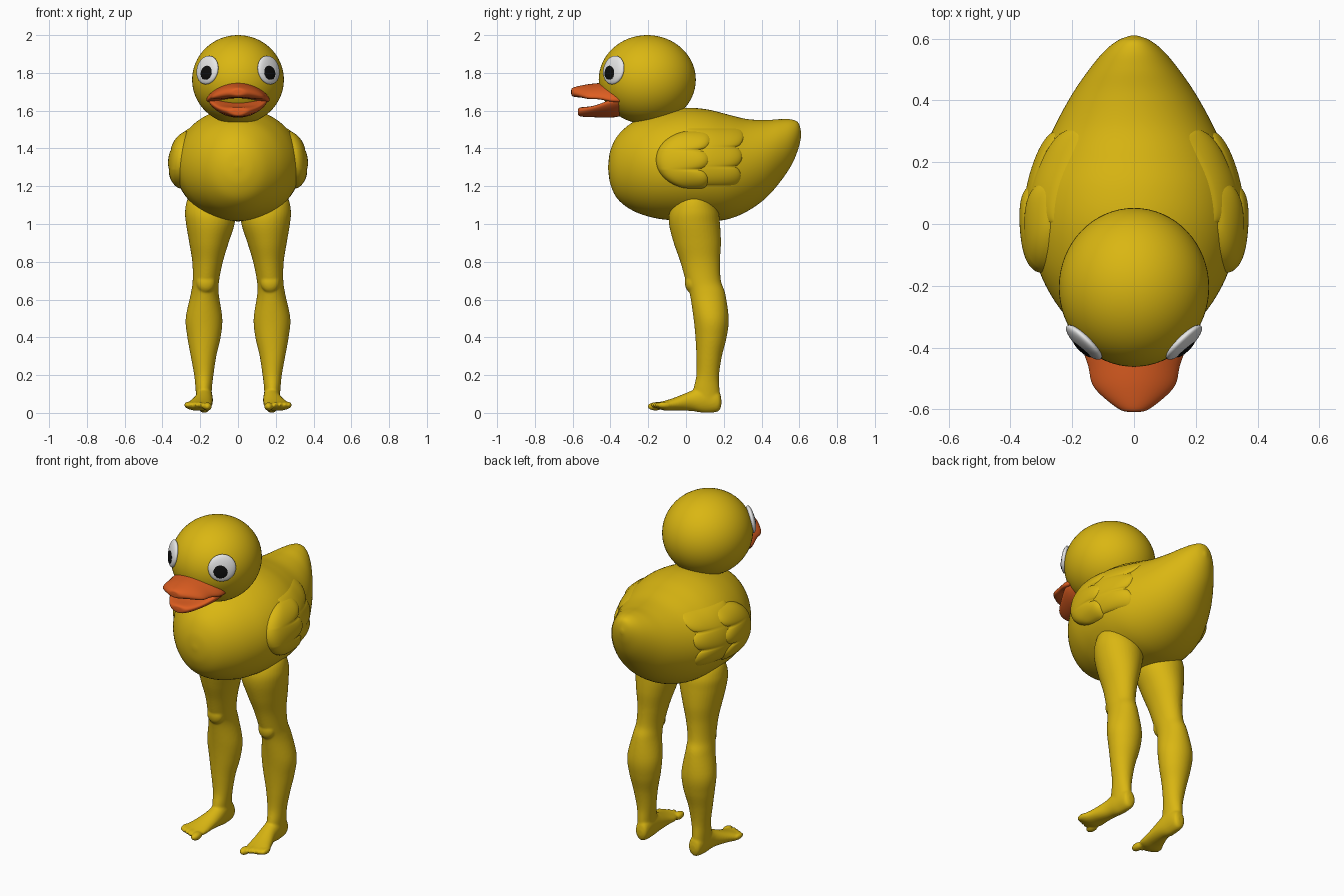
import bpy, bmesh, math
from mathutils import Matrix, Vector

cube = bpy.data.objects.get("Cube")
if cube:
    bpy.data.objects.remove(cube, do_unlink=True)


def material(name, r, g, b):
    mat = bpy.data.materials.new(name)
    mat.use_nodes = True
    mat.diffuse_color = (r, g, b, 1)
    shader = mat.node_tree.nodes["Principled BSDF"]
    shader.inputs["Base Color"].default_value = (r, g, b, 1)
    shader.inputs["Roughness"].default_value = 0.5
    return mat


YELLOW = material("duck_yellow", 0.70, 0.47, 0.006)
ORANGE = material("bill_orange", 0.72, 0.11, 0.015)
WHITE = material("eye_white", 0.8, 0.8, 0.8)
BLACK = material("pupil_black", 0.004, 0.004, 0.004)


def resample(sections, steps=6):
    """Smooth curve through every column of the section list."""
    out = []
    last = len(sections) - 1
    for i in range(last):
        quad = [sections[max(0, min(last, i + k))] for k in (-1, 0, 1, 2)]
        for s in range(steps):
            t = s / steps
            out.append([b + 0.5 * t * (c - a + t * (2 * a - 5 * b + 4 * c - d
                        + t * (3 * (b - c) + d - a))) for a, b, c, d in zip(*quad)])
    return out + [list(sections[-1])]


def loft(bm, sections, axis, droop=0.0, sides=40):
    """Oval rings (position, u_min, u_max, v_min, v_max) along y or z."""
    rings = []
    for pos, u0, u1, v0, v1 in resample(sections):
        ring = []
        for i in range(sides):
            a = math.tau * i / sides
            u = (u0 + u1) / 2 + (u1 - u0) / 2 * math.cos(a)
            v = (v0 + v1) / 2 + (v1 - v0) / 2 * math.sin(a) - droop * u * u
            ring.append(bm.verts.new((u, pos, v) if axis == "y" else (u, v, pos)))
        rings.append(ring)
    for lower, upper in zip(rings, rings[1:]):
        for i in range(sides):
            j = (i + 1) % sides
            bm.faces.new((lower[i], lower[j], upper[j], upper[i]))
    bm.faces.new(rings[0])
    bm.faces.new(rings[-1])
    bmesh.ops.recalc_face_normals(bm, faces=bm.faces)


def ellipsoid(bm, center, radii, direction=(0, 0, 1), segments=32):
    turn = Vector(direction).to_track_quat("Z", "Y").to_matrix().to_4x4()
    matrix = Matrix.Translation(center) @ turn @ Matrix.Diagonal((*radii, 1))
    bmesh.ops.create_uvsphere(bm, u_segments=segments, v_segments=segments // 2,
                              radius=1, matrix=matrix)


def finish(bm, name, mat, mirror=False, voxel=0):
    for face in bm.faces:
        face.smooth = True
    mesh = bpy.data.meshes.new(name)
    bm.to_mesh(mesh)
    bm.free()
    mesh.materials.append(mat)
    obj = bpy.data.objects.new(name, mesh)
    bpy.context.collection.objects.link(obj)
    if voxel:
        remesh = obj.modifiers.new("blend", "REMESH")
        remesh.mode = "VOXEL"
        remesh.voxel_size = voxel
        remesh.use_smooth_shade = True
        smooth = obj.modifiers.new("soften", "SMOOTH")
        smooth.factor = 0.5
        smooth.iterations = 5
    if mirror:
        obj.modifiers.new("mirror", "MIRROR").use_mirror_merge = False
    return obj


def symmetric(rows):
    return [(y, -w, w, low, high) for y, w, low, high in rows]


# Body: (y, half width, bottom, top)
BODY = symmetric([
    (-.412, .01, 1.29, 1.31), (-.40, .08, 1.21, 1.39), (-.36, .155, 1.13, 1.47),
    (-.28, .235, 1.07, 1.54), (-.18, .295, 1.035, 1.58), (-.08, .325, 1.02, 1.605),
    (.02, .335, 1.015, 1.615), (.12, .328, 1.015, 1.605), (.22, .30, 1.025, 1.58),
    (.32, .255, 1.065, 1.556), (.42, .20, 1.135, 1.55), (.50, .145, 1.225, 1.555),
    (.56, .095, 1.315, 1.553), (.595, .05, 1.40, 1.535), (.61, .008, 1.465, 1.485)])
bm = bmesh.new()
loft(bm, BODY, "y", sides=64)
finish(bm, "body", YELLOW)

# Head
bm = bmesh.new()
ellipsoid(bm, (0, -.205, 1.764), (.243, .257, .236), segments=64)
finish(bm, "head", YELLOW)

# Bill halves: (y, half width, bottom, top)
bm = bmesh.new()
loft(bm, symmetric([
    (-.608, .008, 1.695, 1.705), (-.598, .05, 1.675, 1.722), (-.53, .128, 1.668, 1.738),
    (-.46, .148, 1.668, 1.746), (-.385, .168, 1.66, 1.75), (-.30, .15, 1.65, 1.74)]),
    "y", droop=1.7)
finish(bm, "upper_bill", ORANGE)
bm = bmesh.new()
loft(bm, symmetric([
    (-.572, .01, 1.587, 1.6), (-.56, .06, 1.57, 1.617), (-.48, .115, 1.565, 1.625),
    (-.38, .155, 1.565, 1.65), (-.28, .12, 1.59, 1.65)]), "y", droop=-1.8)
finish(bm, "lower_bill", ORANGE)

# Eyes
gaze = Vector((.68, -.71, .17)).normalized()
eye = Vector((.162, -.383, 1.815))
bm = bmesh.new()
ellipsoid(bm, eye, (.077, .077, .022), gaze)
finish(bm, "eye_whites", WHITE, mirror=True)
bm = bmesh.new()
ellipsoid(bm, eye + gaze * .018 + Vector((-.006, -.006, -.014)), (.041, .041, .009), gaze)
finish(bm, "pupils", BLACK, mirror=True)

# Wings: domed feather layers lying on the flank
FLANK = resample(BODY)


def flank_x(y, z):
    for a, b in zip(FLANK, FLANK[1:]):
        if a[0] <= y <= b[0]:
            t = (y - a[0]) / (b[0] - a[0])
            _, _, w, low, high = [p + (q - p) * t for p, q in zip(a, b)]
            rel = (2 * z - low - high) / (high - low)
            return w * math.sqrt(max(0, 1 - rel * rel))
    return 0


def feather_layer(name, z0, z1, front, bulge, rear, thick, n=48):
    bm = bmesh.new()
    rim = lambda s: math.sqrt(max(0, 1 - abs(2 * s - 1) ** 5))
    grid = []
    for i in range(n + 1):
        u = i / n
        scallop = math.sqrt(abs(math.sin(3 * math.pi * u)))
        y0 = front + bulge * (1 - math.sqrt(max(0, 1 - (2 * u - 1) ** 2)))
        y1 = rear + .04 * scallop + .02 * u
        row = []
        for j in range(n + 1):
            v = j / n
            y, z = y0 + (y1 - y0) * v, z0 + (z1 - z0) * u
            lift = rim(u) * rim(v) * (1 - .5 * v ** 3 * (1 - scallop))
            row.append(bm.verts.new((flank_x(y, z) + (thick + .006) * lift - .006, y, z)))
        grid.append(row)
    for a, b in zip(grid, grid[1:]):
        for j in range(n):
            bm.faces.new((a[j], a[j + 1], b[j + 1], b[j]))
    finish(bm, name, YELLOW, mirror=True)


feather_layer("wing_front_feathers", 1.185, 1.495, -.16, .2, .08, .036)
feather_layer("wing_rear_feathers", 1.2, 1.51, .0, .0, .25, .02)

# Legs with feet: leg rows (z, x range, y range), foot rows (y, x range, z range)
bm = bmesh.new()
loft(bm, [
    (1.19, .09, .2, .0, .08), (1.14, .04, .262, -.05, .135), (1.07, .018, .28, -.085, .17),
    (1.0, .018, .275, -.09, .18), (.9, .05, .258, -.065, .185), (.8, .08, .242, -.03, .18),
    (.7, .1, .24, -.002, .185), (.63, .102, .25, .02, .208), (.5, .083, .277, .04, .226),
    (.4, .092, .268, .05, .215), (.3, .115, .25, .055, .19), (.2, .13, .232, .055, .175),
    (.13, .138, .225, .04, .177), (.06, .14, .22, .03, .182)], "z")
loft(bm, [
    (.187, .16, .19, .04, .075), (.17, .14, .213, .008, .12), (.1, .135, .222, .0, .15),
    (.03, .133, .23, .01, .118), (-.05, .137, .258, .012, .085),
    (-.11, .14, .282, .012, .065), (-.155, .16, .265, .025, .055)], "y")
ellipsoid(bm, (.17, .03, .69), (.05, .036, .055))
for k, x in enumerate((.162, .199, .224, .248, .27)):
    big = k == 0
    ellipsoid(bm, (x, -.162 + .011 * k, .034 if big else .042),
              (.024, .042, .022) if big else (.0135, .036, .017), segments=20)
finish(bm, "legs", YELLOW, mirror=True, voxel=.006)
